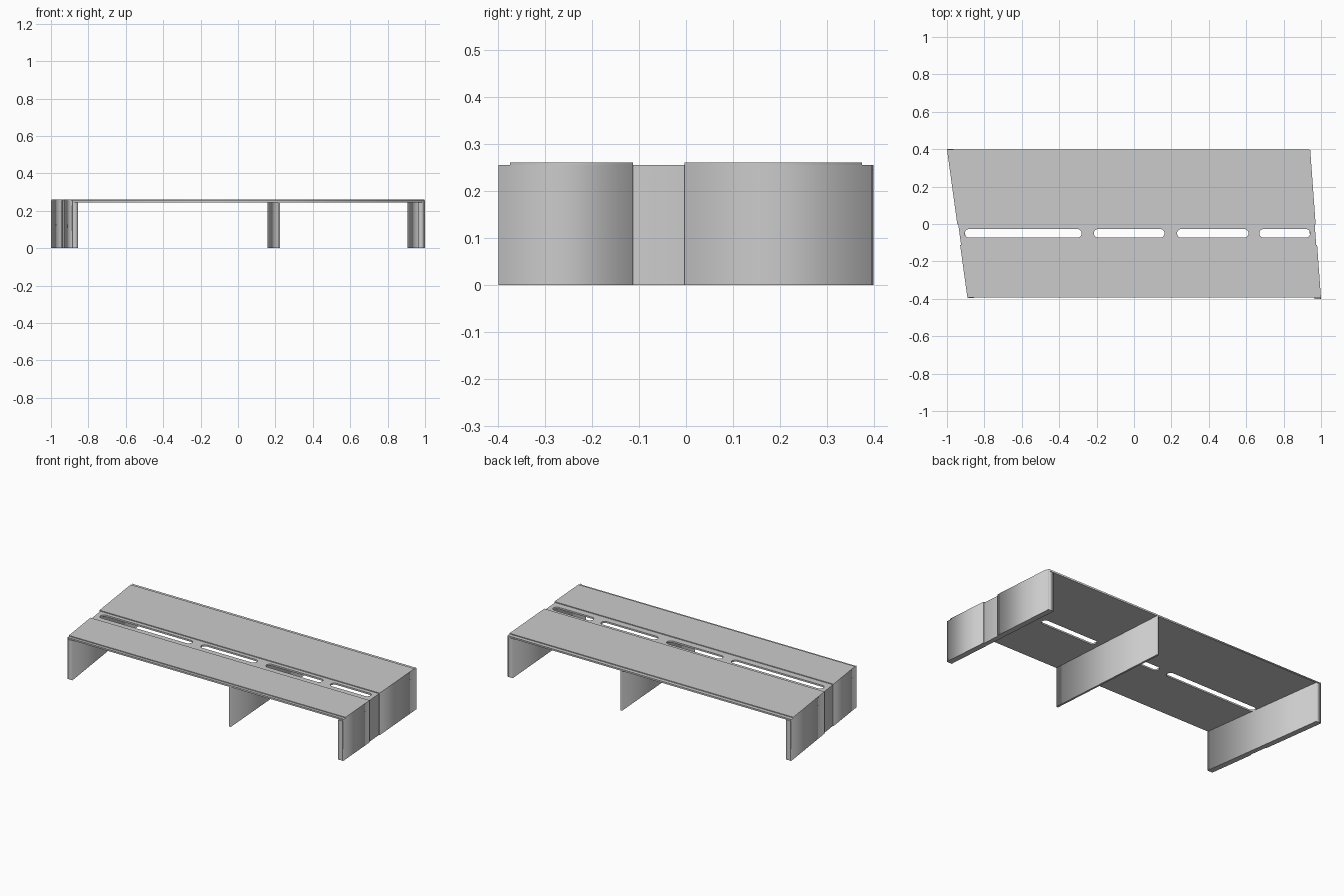
import bpy
from math import cos, sin, pi

if "Cube" in bpy.data.objects:
    bpy.data.objects.remove(bpy.data.objects["Cube"])

SKIN = 0.005      # thickness of the outer sheets
DECK_Z = 0.245    # underside of the deck
BODY_Z = 0.255    # top of the deck
TOP_Z = 0.26      # top of the raised sheets
GROOVE = (-0.113, -0.003)   # channel across the top and down both sides


def left(y):
    return -0.945 - (y - 0.0) * 0.1375


def right(y):
    return 0.971 - (y - 0.0) * 0.0725


def middle(y):
    return 0.192 - y * 0.07


def band(edge_a, off_a, edge_b, off_b, y0, y1):
    """Four-sided outline between two slanted edges."""
    return [(edge_a(y0) + off_a, y0), (edge_b(y0) + off_b, y0),
            (edge_b(y1) + off_b, y1), (edge_a(y1) + off_a, y1)]


def slot(x0, x1, y, r, n=10):
    """Long hole outline with round ends."""
    pts = [(x1 - r + r * cos(a), y + r * sin(a))
           for a in (-pi / 2 + pi * i / n for i in range(n + 1))]
    return pts + [(x0 + r - r * cos(a), y - r * sin(a))
                  for a in (-pi / 2 + pi * i / n for i in range(n + 1))]


def slab(name, outlines, z0, z1):
    """Flat panel from an outline and optional holes."""
    cu = bpy.data.curves.new(name, 'CURVE')
    cu.dimensions = '2D'
    cu.fill_mode = 'BOTH'
    cu.extrude = (z1 - z0) / 2
    for pts in outlines:
        sp = cu.splines.new('POLY')
        sp.points.add(len(pts) - 1)
        for p, (x, y) in zip(sp.points, pts):
            p.co = (x, y, 0, 1)
        sp.use_cyclic_u = True
    ob = bpy.data.objects.new(name, cu)
    ob.location.z = (z0 + z1) / 2
    bpy.context.collection.objects.link(ob)
    bpy.ops.object.select_all(action='DESELECT')
    ob.select_set(True)
    bpy.context.view_layer.objects.active = ob
    bpy.ops.object.convert(target='MESH')


# Deck with four cable slots
slots = [slot(a, b, -0.05, 0.023) for a, b in
         ((-0.905, -0.28), (-0.215, 0.163), (0.23, 0.612), (0.67, 0.942))]
slab("deck", [band(left, SKIN, right, -SKIN, -0.392, 0.398)] + slots, DECK_Z, BODY_Z)

# Raised top sheets on either side of the channel
slab("front_top_sheet", [band(left, 0, right, 0, -0.375, GROOVE[0])], BODY_Z, TOP_Z)
slab("back_top_sheet", [band(left, 0, right, 0, GROOVE[1], 0.375)], BODY_Z, TOP_Z)

# Side legs, each with two outer sheets
for side, edge, s, y0, y1 in (("left", left, 1, -0.395, 0.4),
                              ("right", right, -1, -0.4, 0.396)):
    slab(side + "_leg", [band(edge, s * SKIN, edge, s * 0.035, y0, y1)], 0, DECK_Z)
    slab(side + "_front_side_sheet", [band(edge, 0, edge, s * SKIN, y0, GROOVE[0])], 0, BODY_Z)
    slab(side + "_back_side_sheet", [band(edge, 0, edge, s * SKIN, GROOVE[1], y1)], 0, BODY_Z)

# Thin middle support
slab("middle_leg", [band(middle, -0.006, middle, 0.006, -0.392, 0.398)], 0, DECK_Z)
